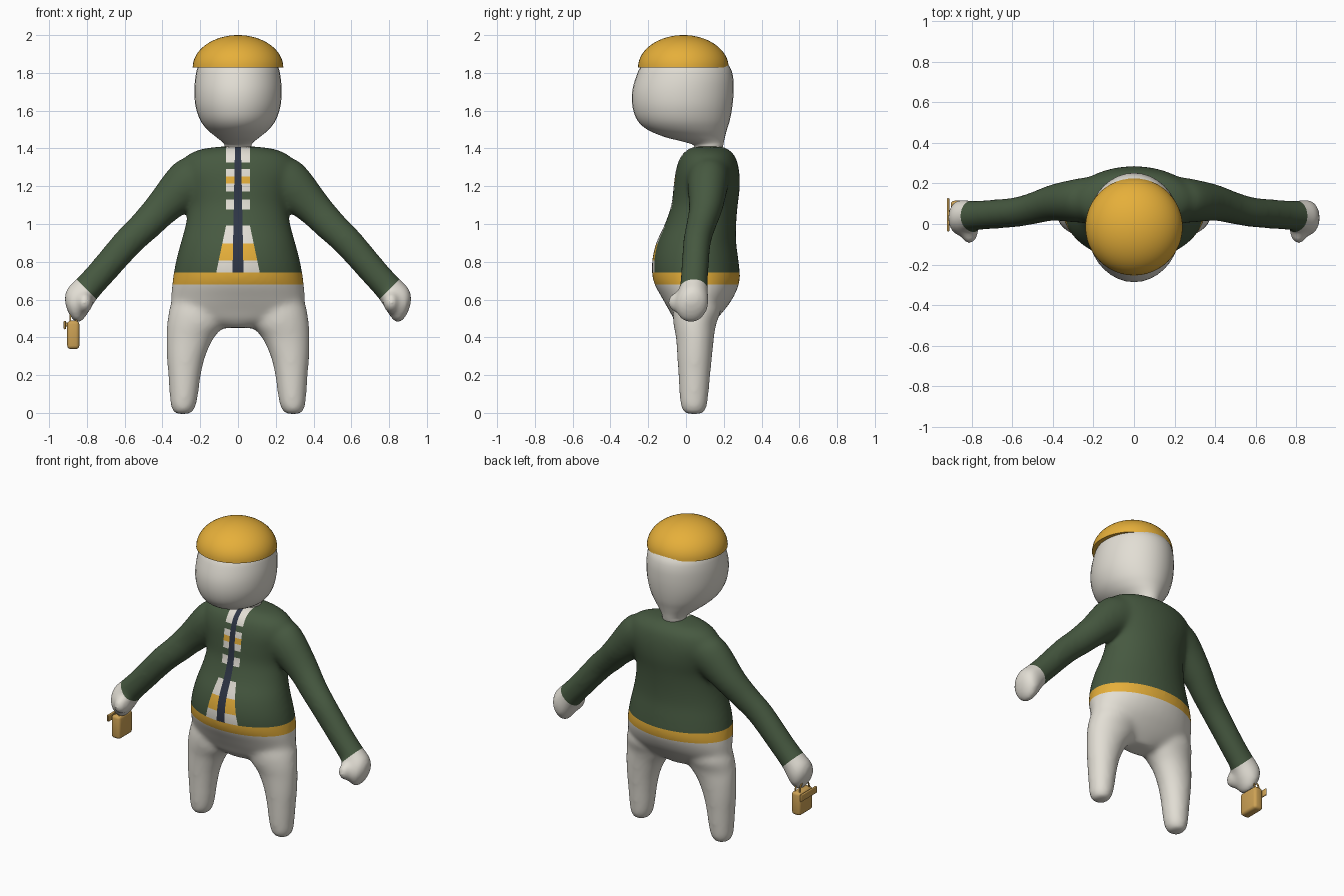
import bpy, bmesh, math
from mathutils import Vector, Matrix

if "Cube" in bpy.data.objects:
    bpy.data.objects.remove(bpy.data.objects["Cube"])


def material(name, rgb):
    m = bpy.data.materials.new(name)
    m.use_nodes = True
    m.diffuse_color = (*rgb, 1)
    m.node_tree.nodes["Principled BSDF"].inputs["Base Color"].default_value = (*rgb, 1)
    return m


WHITE = material("warm_white", (0.76, 0.73, 0.66))
GREEN = material("dark_green", (0.062, 0.10, 0.052))
GOLD = material("gold", (0.79, 0.43, 0.042))
NAVY = material("navy", (0.027, 0.036, 0.06))
TAN = material("tan_leather", (0.61, 0.36, 0.09))


def add_object(name, bm, mats, sharp=math.radians(40)):
    bmesh.ops.recalc_face_normals(bm, faces=bm.faces)
    mesh = bpy.data.meshes.new(name)
    bm.to_mesh(mesh)
    bm.free()
    for m in mats:
        mesh.materials.append(m)
    mesh.shade_smooth()
    mesh.set_sharp_from_angle(angle=sharp)
    ob = bpy.data.objects.new(name, mesh)
    bpy.context.collection.objects.link(ob)
    return ob


def smooth_path(rows, steps=4):
    """Catmull-Rom interpolation of rows of numbers."""
    p = [Vector(r) for r in rows]
    p = [p[0]] + p + [p[-1]]
    out = []
    for a, b, c, d in zip(p, p[1:], p[2:], p[3:]):
        for i in range(steps):
            t = i / steps
            out.append(b + (c - a) * (t / 2) + (2 * a - 5 * b + 4 * c - d) * (t * t / 2)
                       + (3 * b - a - 3 * c + d) * (t ** 3 / 2))
    return out + [p[-1]]


def loft(bm, rows, tilt=0, side=1, n=36):
    """Closed loft of ellipses; rows are x, y, z, radius across, radius in y."""
    loops = []
    for x, y, z, ru, rv in smooth_path(rows):
        loop = []
        for k in range(n):
            a = math.tau * k / n
            u = ru * math.cos(a)
            loop.append(bm.verts.new((side * (x + u * math.cos(tilt)),
                                      y + rv * math.sin(a), z + u * math.sin(tilt))))
        loops.append(loop)
    for lo, hi in zip(loops, loops[1:]):
        for k in range(n):
            j = (k + 1) % n
            bm.faces.new((lo[k], lo[j], hi[j], hi[k]))
    bm.faces.new(loops[0][::-1])
    bm.faces.new(loops[-1])


def upright(rows):
    """Rows of z, left x, right x, front y, back y turned into ellipses."""
    return [((l + r) / 2, (f + b) / 2, z, (r - l) / 2, (b - f) / 2) for z, l, r, f, b in rows]


# Body: torso, legs, arms, hands fused into one skin
TORSO = [(1.41, .09, .04, .19), (1.395, .20, .01, .225), (1.355, .28, -.03, .262),
         (1.28, .31, -.055, .282), (1.19, .285, -.067, .285), (1.10, .264, -.078, .274),
         (1.0, .277, -.112, .266), (.90, .304, -.158, .266), (.80, .33, -.18, .279),
         (.70, .347, -.174, .285), (.61, .354, -.128, .25), (.54, .342, -.088, .20),
         (.49, .25, -.06, .155), (.45, .10, -.02, .11)]
LEG = [(.65, .08, .33, -.04, .16), (.55, .05, .364, -.068, .185), (.47, .065, .376, -.067, .16),
       (.40, .125, .38, -.054, .149), (.30, .172, .378, -.047, .139), (.20, .196, .37, -.041, .129),
       (.10, .21, .363, -.035, .12), (.03, .225, .355, -.027, .11), (-.006, .25, .335, -.005, .09)]
ARM = [(.12, .125, 1.265, .14, .12), (.20, .12, 1.245, .145, .115), (.28, .115, 1.20, .125, .108),
       (.40, .105, 1.085, .096, .09), (.49, .08, .992, .086, .08), (.585, .058, .90, .081, .074),
       (.725, .046, .74, .076, .073), (.805, .04, .652, .077, .076), (.842, .035, .605, .083, .086),
       (.862, .03, .56, .075, .087), (.868, .026, .518, .054, .067), (.868, .026, .488, .02, .03)]
bm = bmesh.new()
loft(bm, upright([(z, -w, w, f, b) for z, w, f, b in TORSO]))
for s in (1, -1):
    loft(bm, upright(LEG), side=s)
    loft(bm, ARM, tilt=math.radians(41), side=s)
    thumb = Matrix.Translation((s * .812, -.03, .585)) @ Matrix.Diagonal((.045, .07, .06, 1))
    bmesh.ops.create_uvsphere(bm, u_segments=20, v_segments=14, radius=1, matrix=thumb)
body = add_object("body", bm, [WHITE, GREEN, GOLD, NAVY], math.pi)
rm = body.modifiers.new("fuse", "REMESH")
rm.mode = "VOXEL"
rm.voxel_size = .011
sm = body.modifiers.new("soften", "SMOOTH")
sm.factor = .5
sm.iterations = 30
bpy.context.view_layer.update()
skin = bpy.data.meshes.new_from_object(body.evaluated_get(bpy.context.evaluated_depsgraph_get()))
body.modifiers.clear()
skin.materials.clear()
for m in (WHITE, GREEN, GOLD, NAVY):
    skin.materials.append(m)

# Clothing edges cut cleanly into the skin
HEM, BELT, FLARE = .743, .68, .992
BANDS = [(1.326, 0), (1.29, 1), (1.252, 0), (1.215, 2), (1.172, 0), (1.13, 1),
         (1.077, 0), (FLARE, 1), (.897, 0), (.806, 2), (HEM, 0)]
CUFF, ARM_DIR = Vector((.80, 0, .652)), Vector((.70, 0, -.71))


def panel_half(z):
    return .063 + max(0, FLARE - z) * .21


def stripe_half(z):
    return .016 + (1.4 - z) * .02


bm = bmesh.new()
bm.from_mesh(skin)


def cut(point, normal, keep):
    faces = [f for f in bm.faces if keep(f.calc_center_median())]
    edges = {e for f in faces for e in f.edges}
    verts = {v for f in faces for v in f.verts}
    bmesh.ops.bisect_plane(bm, geom=[*verts, *edges, *faces], dist=1e-5,
                           plane_co=point, plane_no=normal)


def chest(c):
    return abs(c.x) < .16 and c.y < .1 and c.z > HEM - .02


for z in (HEM, BELT):
    cut((0, 0, z), (0, 0, 1), lambda c: abs(c.x) < .5)
for z, _ in BANDS[:-1]:
    cut((0, 0, z), (0, 0, 1), chest)
for s in (1, -1):
    cut((s * panel_half(1.2), 0, 1.2), (1, 0, 0), lambda c: chest(c) and c.z > FLARE)
    cut((s * panel_half(HEM), 0, HEM), (s, 0, .21), lambda c: chest(c) and c.z < FLARE)
    cut((s * stripe_half(1), 0, 1), (s, 0, .02), chest)
    cut((s * CUFF.x, 0, CUFF.z), (s * ARM_DIR.x, 0, ARM_DIR.z), lambda c: s * c.x > .6)


def clothing(c):
    ax = abs(c.x)
    if ax > .5:
        return 1 if (Vector((ax, 0, c.z)) - CUFF).dot(ARM_DIR) < 0 else 0
    if c.z < BELT:
        return 0
    if c.z < HEM:
        return 2
    if c.y < .08 and ax < panel_half(c.z):
        if ax < stripe_half(c.z):
            return 3
        return next(m for low, m in BANDS if c.z >= low)
    return 1


for f in bm.faces:
    f.material_index = clothing(f.calc_center_median())
    f.smooth = True
bm.to_mesh(skin)
bm.free()
body.data = skin

# Head with a full chin and a narrow neck
HEAD = [(1.35, .06, .05, .18), (1.41, .07, .045, .195), (1.432, .08, 0, .20), (1.46, .115, -.11, .206),
        (1.50, .163, -.205, .217), (1.55, .20, -.258, .232), (1.62, .224, -.283, .245),
        (1.70, .231, -.285, .252), (1.78, .225, -.264, .249), (1.84, .208, -.234, .226),
        (1.92, .15, -.16, .15), (1.95, .06, -.07, .06)]
bm = bmesh.new()
loft(bm, upright([(z, -w, w, f, b) for z, w, f, b in HEAD]))
add_object("head", bm, [WHITE], math.pi)

# Cap: a half dome with a rim turned inward
bm = bmesh.new()
bmesh.ops.create_uvsphere(bm, u_segments=48, v_segments=32, radius=1,
                          matrix=Matrix.Translation((0, -.014, 1.828)) @ Matrix.Diagonal((.24, .24, .172, 1)))
bmesh.ops.delete(bm, geom=[v for v in bm.verts if v.co.z < 1.827], context="VERTS")
rim = [e for e in bm.edges if e.is_boundary]
new = bmesh.ops.extrude_edge_only(bm, edges=rim)["geom"]
for v in (g for g in new if isinstance(g, bmesh.types.BMVert)):
    v.co.x *= .8
    v.co.y *= .8
add_object("cap", bm, [GOLD])


# Handbag hanging from the right hand
def rounded_box(name, centre, size, radius):
    bm = bmesh.new()
    bmesh.ops.create_cube(bm, size=1, matrix=Matrix.Translation(centre) @ Matrix.Diagonal((*size, 1)))
    bmesh.ops.bevel(bm, geom=bm.edges[:], offset=radius, segments=3, profile=.5, affect="EDGES")
    return add_object(name, bm, [TAN])


rounded_box("bag_body", (-.872, .045, .413), (.064, .14, .15), .018)
rounded_box("bag_flap", (-.917, .045, .465), (.012, .165, .045), .005)
rounded_box("bag_clasp", (-.905, .045, .468), (.03, .03, .02), .004)
for name, x in (("inner_handle", -.856), ("outer_handle", -.888)):
    curve = bpy.data.curves.new(name, "CURVE")
    curve.dimensions = "3D"
    curve.bevel_depth = .005
    curve.bevel_resolution = 2
    spline = curve.splines.new("POLY")
    spline.points.add(12)
    for i, p in enumerate(spline.points):
        a = math.pi * i / 12
        p.co = (x, .045 + .05 * math.cos(a), .475 + .07 * math.sin(a), 1)
    curve.materials.append(TAN)
    bpy.context.collection.objects.link(bpy.data.objects.new(name, curve))
